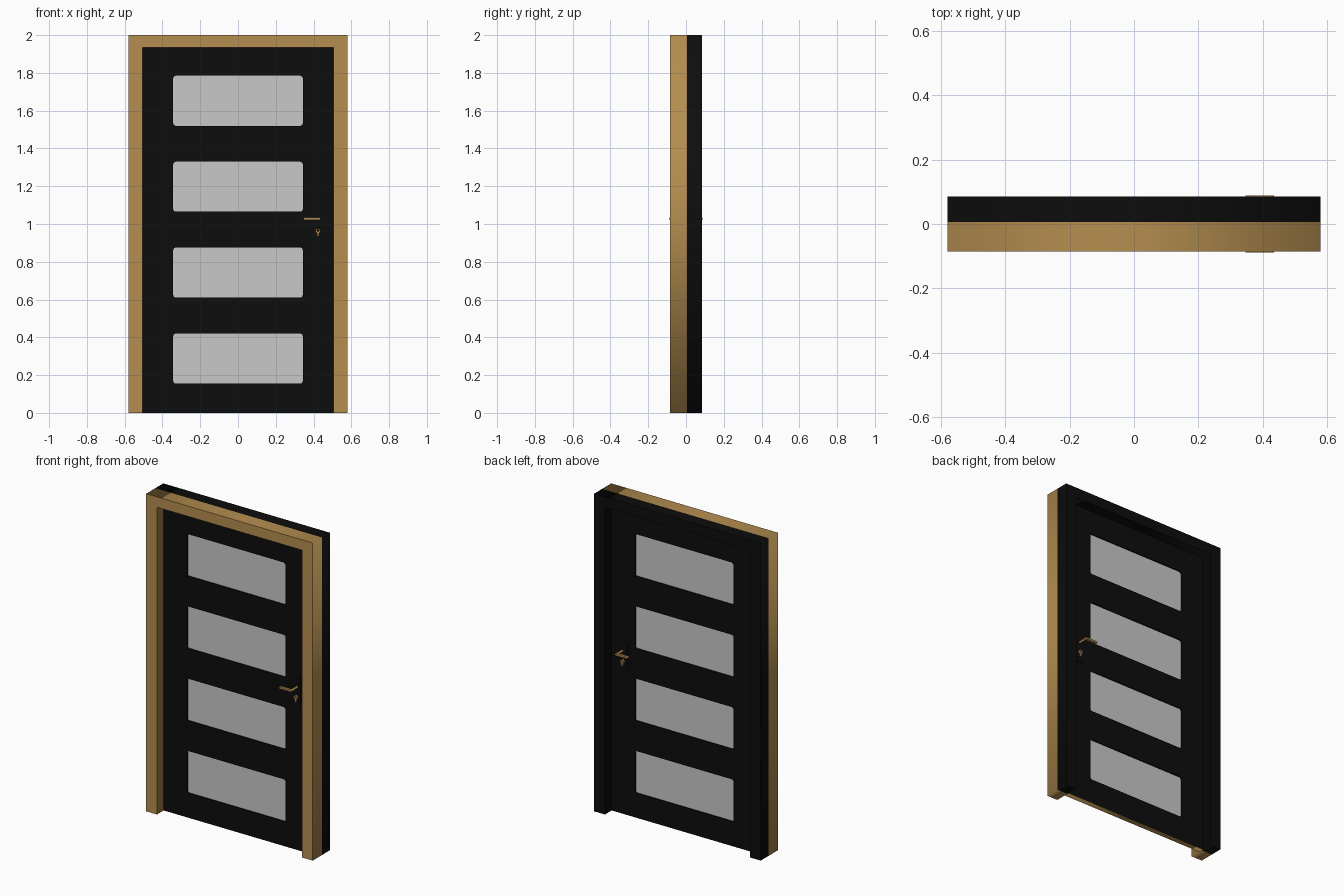
import bpy, bmesh, math
from mathutils import Matrix

if "Cube" in bpy.data.objects:
    bpy.data.objects.remove(bpy.data.objects["Cube"])


def material(name, rgb):
    m = bpy.data.materials.new(name)
    m.diffuse_color = (*rgb, 1)
    m.use_nodes = True
    m.node_tree.nodes["Principled BSDF"].inputs["Base Color"].default_value = m.diffuse_color
    return m


GOLD = material("golden wood", (0.46, 0.27, 0.08))
BLACK = material("black paint", (0.004, 0.004, 0.004))
GLASS = material("frosted glass", (0.58, 0.58, 0.58))


def panel(name, outlines, y0, y1, mat):
    """Fill x-z outlines (later ones are holes) and extrude from y0 to y1."""
    cu = bpy.data.curves.new(name, 'CURVE')
    cu.dimensions = '2D'
    cu.fill_mode = 'BOTH'
    cu.extrude = (y1 - y0) / 2
    for pts in outlines:
        sp = cu.splines.new('POLY')
        sp.points.add(len(pts) - 1)
        for p, (x, z) in zip(sp.points, pts):
            p.co = (x, z, 0, 1)
        sp.use_cyclic_u = True
    tmp = bpy.data.objects.new("tmp", cu)
    bpy.context.collection.objects.link(tmp)
    dg = bpy.context.evaluated_depsgraph_get()
    me = bpy.data.meshes.new_from_object(tmp.evaluated_get(dg))
    bpy.data.objects.remove(tmp)
    me.transform(Matrix.Translation((0, (y0 + y1) / 2, 0)) @ Matrix.Rotation(math.pi / 2, 4, 'X'))
    bm = bmesh.new()
    bm.from_mesh(me)
    bmesh.ops.remove_doubles(bm, verts=bm.verts, dist=1e-5)
    bmesh.ops.recalc_face_normals(bm, faces=bm.faces)
    bm.to_mesh(me)
    bm.free()
    me.materials.clear()
    me.materials.append(mat)
    ob = bpy.data.objects.new(name, me)
    bpy.context.collection.objects.link(ob)
    return ob


def rounded(x0, x1, z0, z1, r, n=4):
    pts = []
    corners = [(x1 - r, z1 - r), (x0 + r, z1 - r), (x0 + r, z0 + r), (x1 - r, z0 + r)]
    for k, (cx, cz) in enumerate(corners):
        for i in range(n + 1):
            a = math.pi / 2 * (k + i / n)
            pts.append((cx + r * math.cos(a), cz + r * math.sin(a)))
    return pts


def rect(x0, x1, z0, z1):
    return [(x0, z0), (x1, z0), (x1, z1), (x0, z1)]


def circle(cx, cz, r, n=16):
    return [(cx + r * math.cos(2 * math.pi * i / n), cz + r * math.sin(2 * math.pi * i / n))
            for i in range(n)]


# Door casing: golden front half, black back half
W, IN, TOP = 0.58, 0.505, 1.935
casing = [(-W, 0), (-IN, 0), (-IN, TOP), (IN, TOP), (IN, 0), (W, 0), (W, 2), (-W, 2)]
panel("front_casing", [casing], -0.085, 0.006, GOLD)
panel("back_casing", [casing], 0.006, 0.085, BLACK)

# Leaf with four rounded windows and a wooden underside
windows = [(0.155 + 0.455 * i, 0.42 + 0.455 * i) for i in range(4)]
holes = [rounded(-0.343, 0.343, a, b, 0.014) for a, b in windows]
leaf = panel("door_leaf", [rect(-IN, IN, 0, TOP)] + holes, -0.018, 0.018, BLACK)
leaf.data.materials.append(GOLD)
for f in leaf.data.polygons:
    if f.normal.z < -0.9 and f.center.z < 0.01:
        f.material_index = 1

# Glass panes
for i, h in enumerate(holes):
    panel(f"glass_pane_{i + 1}", [h], -0.01, 0.01, GLASS)

# Lock furniture on both sides
for side, s in (("front", -1), ("back", 1)):
    def fitting(name, outlines, d0, d1, mat):
        return panel(f"{side}_{name}", outlines, *sorted((s * d0, s * d1)), mat)

    fitting("lock_plate", [rounded(0.392, 0.45, 0.9, 1.09, 0.012)], 0.018, 0.023, BLACK)
    fitting("handle_stem", [circle(0.427, 1.028, 0.007)], 0.022, 0.08, GOLD)
    fitting("handle_lever", [rounded(0.346, 0.436, 1.022, 1.034, 0.005)], 0.072, 0.088, GOLD)
    fitting("keyhole_ring", [circle(0.423, 0.964, 0.013), circle(0.423, 0.966, 0.005)], 0.022, 0.034, GOLD)
    fitting("keyhole_tail", [rounded(0.418, 0.428, 0.935, 0.956, 0.004)], 0.022, 0.034, GOLD)
